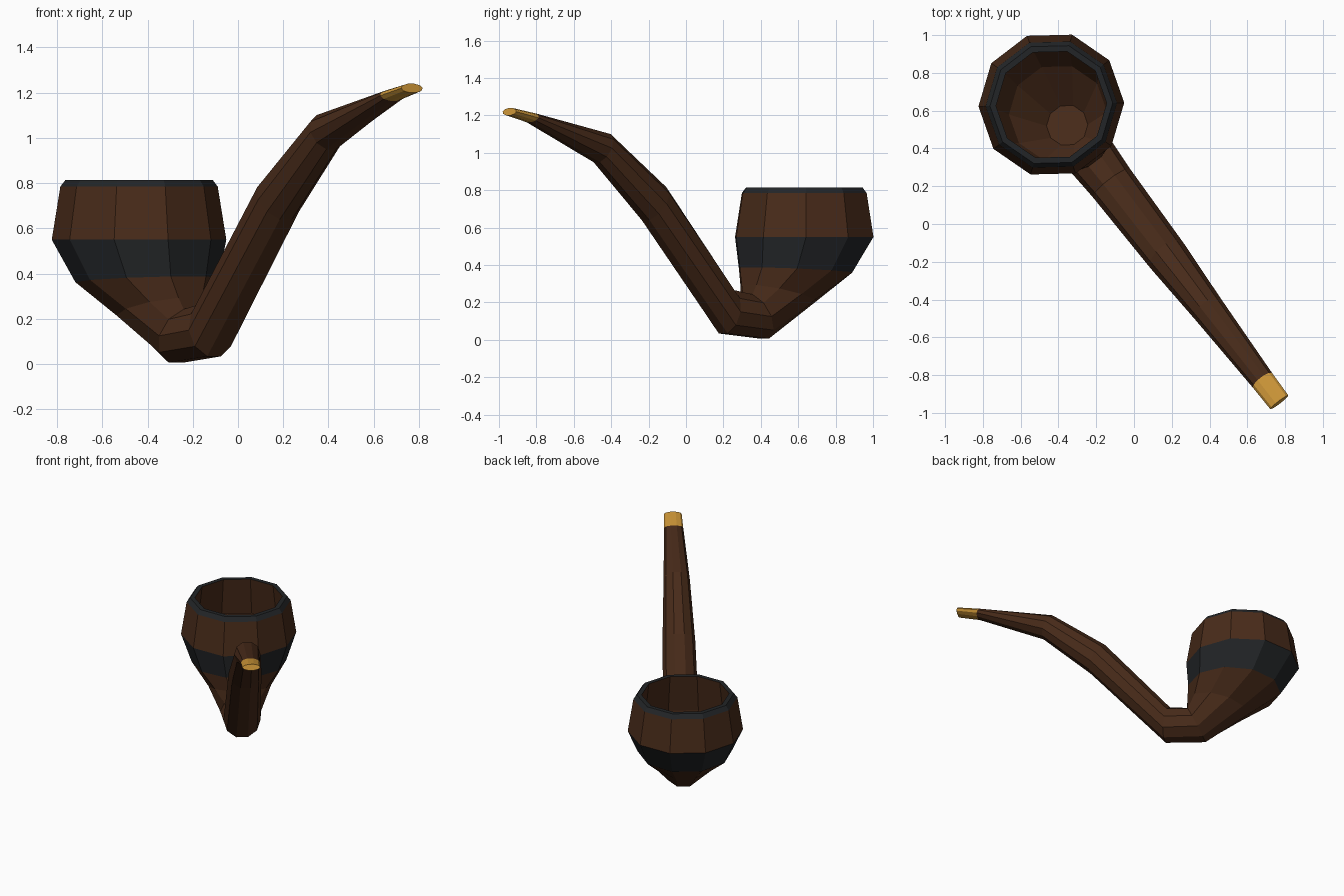
import bpy
import bmesh
from math import sin, cos, radians
from mathutils import Vector

if "Cube" in bpy.data.objects:
    bpy.data.objects.remove(bpy.data.objects["Cube"])

SIDES = 10
D = Vector((0.608, -0.794, 0))      # horizontal direction from bowl to mouthpiece
W = Vector((0.794, 0.608, 0))       # sideways direction
Z = Vector((0, 0, 1))
OFFSET = W * 0.037


def material(name, color):
    m = bpy.data.materials.new(name)
    m.diffuse_color = (*color, 1)
    m.use_nodes = True
    m.node_tree.nodes["Principled BSDF"].inputs["Base Color"].default_value = m.diffuse_color
    return m


wood = material("dark_wood", (0.065, 0.024, 0.010))
black = material("blackened_band", (0.016, 0.018, 0.020))
gold = material("amber", (0.62, 0.31, 0.04))


def ring(s, z, tilt, rh, rw=None):
    """Decagon centred at distance s and height z, its plane tilted upward toward the stem."""
    u = D * cos(radians(tilt)) + Z * sin(radians(tilt))
    c = D * s + Z * z + OFFSET
    rw = rw or rh
    angles = [radians(18 + 360 / SIDES * k) for k in range(SIDES)]
    return [c + u * cos(a) * rh + W * sin(a) * rw for a in angles]


def sweep(name, rings, mat, cap_start=False, cap_end=False):
    bm = bmesh.new()
    rows = [[bm.verts.new(p) for p in ring(*r)] for r in rings]
    for a, b in zip(rows, rows[1:]):
        for k in range(SIDES):
            n = (k + 1) % SIDES
            bm.faces.new((a[k], b[k], b[n], a[n]))
    if cap_start:
        bm.faces.new(rows[0])
    if cap_end:
        bm.faces.new(rows[-1][::-1])
    me = bpy.data.meshes.new(name)
    bm.to_mesh(me)
    bm.free()
    me.materials.append(mat)
    ob = bpy.data.objects.new(name, me)
    bpy.context.collection.objects.link(ob)
    return ob


# Rings in order: chamber floor, up the inside, over the rim, down and along the stem
floor = (-0.63, 0.26, 10, 0.11)
inner_low = (-0.71, 0.39, 3, 0.26)
inner_mid = (-0.765, 0.55, 0, 0.325)
rim_inner = (-0.768, 0.815, 0, 0.293)
rim_outer = (-0.768, 0.815, 0, 0.325)
rim_bevel = (-0.768, 0.785, 0, 0.348)
belly = (-0.768, 0.55, 0, 0.386)
band_low = (-0.71, 0.372, 3, 0.317)
neck = (-0.59, 0.245, 14, 0.21)
heel = (-0.443, 0.125, 65, 0.137)
elbow = (-0.245, 0.15, 101, 0.124)
stem_mid = (0.243, 0.728, 123, 0.110)
stem_bend = (0.593, 1.025, 116, 0.088)
mouth_start = (1.07, 1.187, 125, 0.030, 0.064)
mouth_end = (1.217, 1.22, 110, 0.022, 0.060)

# Bowl
sweep("bowl_chamber", [floor, inner_low, inner_mid, rim_inner], wood, cap_start=True)
sweep("bowl_rim", [rim_inner, rim_outer, rim_bevel], black)
sweep("bowl_wall", [rim_bevel, belly], wood)
sweep("bowl_band", [belly, band_low], black)

# Lower bowl flowing into the stem
sweep("stem", [band_low, neck, heel, elbow, stem_mid, stem_bend, mouth_start], wood)

# Mouthpiece
sweep("mouthpiece", [mouth_start, mouth_end], gold, cap_end=True)
